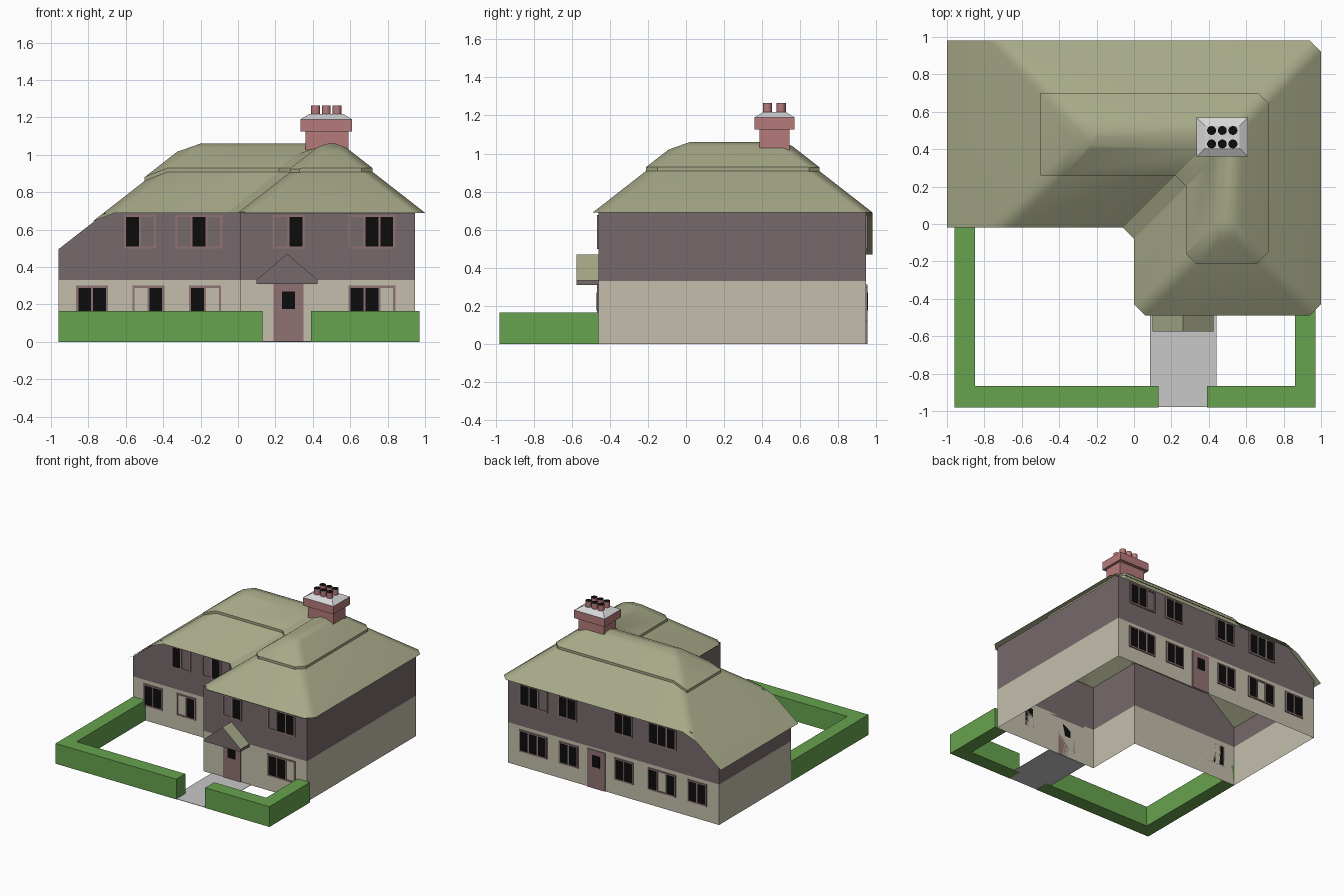
import bpy, bmesh, math
from mathutils import Vector

if "Cube" in bpy.data.objects:
    bpy.data.objects.remove(bpy.data.objects["Cube"])


def material(name, r, g, b):
    m = bpy.data.materials.new(name)
    lin = [((c / 255 + 0.055) / 1.055) ** 2.4 if c > 10 else c / 3300 for c in (r, g, b)]
    m.diffuse_color = (*lin, 1)
    m.use_nodes = True
    m.node_tree.nodes["Principled BSDF"].inputs["Base Color"].default_value = m.diffuse_color
    return m


THATCH = material("olive_thatch", 167, 169, 136)
CREAM = material("cream_plaster", 195, 190, 172)
STONE = material("grey_brown_wall", 118, 106, 107)
FRAME = material("dusty_pink_wood", 144, 114, 115)
GLASS = material("black_glass", 12, 12, 12)
BRICK = material("red_brick", 182, 122, 123)
LEAD = material("pale_grey_cap", 215, 215, 217)
HEDGE = material("hedge_green", 103, 163, 78)
PATH = material("path_grey", 200, 200, 200)


def finish(bm, name, *mats):
    me = bpy.data.meshes.new(name)
    bm.to_mesh(me)
    bm.free()
    for m in mats:
        me.materials.append(m)
    ob = bpy.data.objects.new(name, me)
    bpy.context.collection.objects.link(ob)
    return ob


def add_box(bm, x0, x1, y0, y1, z0, z1, mat=0):
    vs = bmesh.ops.create_cube(bm, size=1)["verts"]
    for v in vs:
        v.co = Vector((x1 if v.co.x > 0 else x0, y1 if v.co.y > 0 else y0, z1 if v.co.z > 0 else z0))
    for f in {f for v in vs for f in v.link_faces}:
        f.material_index = mat


def extrude(name, pts, vec, *mats):
    bm = bmesh.new()
    f = bm.faces.new([bm.verts.new(p) for p in pts])
    r = bmesh.ops.extrude_face_region(bm, geom=[f], use_keep_orig=True)
    bmesh.ops.translate(bm, vec=vec, verts=[v for v in r["geom"] if isinstance(v, bmesh.types.BMVert)])
    bmesh.ops.recalc_face_normals(bm, faces=bm.faces)
    return finish(bm, name, *mats)


# ---- Walls: open shell, plaster below and darker wall above ----
bm = bmesh.new()
plan = [(-.96, .02), (-.71, .02), (.01, .02), (.01, -.46), (.945, -.46),
        (.945, .945), (-.71, .945), (-.96, .945)]
rings = [[bm.verts.new((x, y, z)) for x, y in plan] for z in (0, .33)]
rings.append([bm.verts.new((x, y, min(.695, .495 + .78 * (x + .96)))) for x, y in plan])
for level in range(2):
    a, b = rings[level], rings[level + 1]
    for i in range(len(plan)):
        j = (i + 1) % len(plan)
        bm.faces.new((a[i], a[j], b[j], b[i])).material_index = level
finish(bm, "house_walls", CREAM, STONE)


# ---- Roof: each part is a block trimmed by half-spaces nx*x + ny*y + nz*z <= d ----
S, R = .78, .35          # main pitch, softened ridge pitch


def pitches(o):
    return {"front": (0, -S, 1, .69 + .02 * S + o), "back": (0, S, 1, .69 + .98 * S + o),
            "left": (-S, 0, 1, .47 + S + o), "wleft": (-S, 0, 1, .69 + o),
            "wright": (S, 0, 1, .69 + S + o), "wfront": (0, -S, 1, .69 + .49 * S + o)}


def blend(p, q, c):
    r = [(a + b) / 2 for a, b in zip(p, q)]
    return (r[0], r[1], r[2], r[3] + c)


def add_solid(target, planes, cap):
    bm = bmesh.new()
    bmesh.ops.create_cube(bm, size=6)
    for nx, ny, nz, d in planes:
        n = Vector((nx, ny, nz))
        bmesh.ops.bisect_plane(bm, geom=bm.verts[:] + bm.edges[:] + bm.faces[:], dist=1e-6,
                               plane_co=n * (d / n.length_squared), plane_no=n, clear_outer=True)
        edges = [e for e in bm.edges if e.is_boundary]
        if edges:
            bmesh.ops.holes_fill(bm, edges=edges, sides=0)
    bmesh.ops.recalc_face_normals(bm, faces=bm.faces)
    doomed = []
    for f in bm.faces:
        joint = all(abs(v.co.x - v.co.y - .02) < .0605 for v in f.verts)
        sideways = abs(f.normal.x + f.normal.y) < .01
        if f.normal.z < -.5 or (abs(f.normal.z) < .05 and (not cap or (joint and sideways))):
            doomed.append(f)
    bmesh.ops.delete(bm, geom=doomed, context='FACES')
    me = bpy.data.meshes.new("tmp")
    bm.to_mesh(me)
    bm.free()
    target.from_mesh(me)
    bpy.data.meshes.remove(me)


def build_roof(name, o, cap):
    p = pitches(o)
    hip = lambda a, b: blend(p[a], p[b], -.0234)
    main = [p["front"], p["back"], p["left"], hip("front", "left"), hip("back", "left"),
            hip("back", "wright"), (1, -1, 0, .02)]
    wing = [p["wleft"], p["wright"], p["wfront"], hip("wleft", "wfront"),
            hip("wright", "wfront"), hip("back", "wright"), (-1, 1, 0, -.02)]
    valley = [blend(p["front"], p["wleft"], .0234), (1, -1, 0, .08), (-1, 1, 0, .04)]
    if cap:
        top = [(0, 0, 1, 1.06)]
        ry = [(0, -R, 1, 1.067 - R * .48), (0, R, 1, 1.067 + R * .48)]
        rx = [(-R, 0, 1, 1.067 - R * .5), (R, 0, 1, 1.067 + R * .5)]
        main += top + ry + [(-R, 0, 1, 1.06 + R * .2), (0, -1, 0, -.26), (0, 1, 0, .70),
                            (-1, 0, 0, .5), (1, 1, 0, 1.365), (0, 0, -1, -.85)]
        wing += top + rx + [(0, -R, 1, 1.06 - R * .02), (-1, 0, 0, -.28), (1, 0, 0, .72),
                            (0, -1, 0, .21), (-1, -1, 0, -.12), (1, -1, 0, .87),
                            (1, 1, 0, 1.365), (0, 0, -1, -.88)]
        valley += top + [ry[0], rx[0], (-1, -1, 0, -.48), (1, 1, 0, .98), (0, 0, -1, -.87)]
    else:
        top = [(0, 0, 1, 1.015)]
        main += top + [(0, -1, 0, .02), (0, 1, 0, .98), (-1, 0, 0, 1), (1, 1, 0, 1.92), (0, 0, -1, -.46)]
        wing += top + [(0, 0, -1, -.69)]
        valley += top + [(1, 1, 0, .52), (0, 0, -1, -.69)]
    bm = bmesh.new()
    for planes in (main, wing, valley):
        add_solid(bm, planes, cap)
    bmesh.ops.remove_doubles(bm, verts=bm.verts, dist=1e-4)
    ob = finish(bm, name, THATCH)
    bpy.ops.object.select_all(action='DESELECT')
    ob.select_set(True)
    bpy.context.view_layer.objects.active = ob
    bpy.ops.object.shade_smooth_by_angle(angle=math.radians(30))
    w = ob.modifiers.new("weighted", 'WEIGHTED_NORMAL')
    w.keep_sharp = True


build_roof("thatched_roof", 0, False)
build_roof("roof_ridge_layer", .02, True)

# ---- Chimney: stack, collar, sloped cap and six pots ----
bm = bmesh.new()
add_box(bm, .36, .59, .385, .543, .98, 1.13)
add_box(bm, .335, .61, .36, .57, 1.125, 1.19)
finish(bm, "chimney_stack", BRICK)
bm = bmesh.new()
add_box(bm, .335, .61, .36, .57, 1.19, 1.217)
for v in bm.verts:
    if v.co.z > 1.2:
        v.co.x += .045 if v.co.x < .47 else -.045
        v.co.y += .045 if v.co.y < .46 else -.045
finish(bm, "chimney_cap", LEAD)
bm = bmesh.new()
for x in (.415, .472, .529):
    for y in (.428, .5):
        vs = bmesh.ops.create_cone(bm, cap_ends=True, segments=14, radius1=.024, radius2=.024, depth=.06)["verts"]
        bmesh.ops.translate(bm, vec=(x, y, 1.234), verts=vs)
for f in bm.faces:
    f.normal_update()
    f.smooth = abs(f.normal.z) < .5
    f.material_index = 1 if f.normal.z > .5 else 0
for e in bm.edges:
    e.smooth = all(f.smooth for f in e.link_faces)
finish(bm, "chimney_pots", BRICK, GLASS)


# ---- Windows: thin frame bars with dark panes where marked 1 ----
def window(name, x, z, panes, wall, out):
    bm = bmesh.new()
    t, h, pitch = .011, .178, .08
    w = pitch * len(panes) + t

    def plate(x0, x1, z0, z1, depth, mat):
        add_box(bm, x0, x1, *sorted((wall, wall + out * depth)), z0, z1, mat)
    plate(x, x + w, z, z + t, .008, 0)
    plate(x, x + w, z + h - t, z + h, .008, 0)
    for i in range(len(panes) + 1):
        plate(x + i * pitch, x + i * pitch + t, z + t, z + h - t, .008, 0)
    for i, dark in enumerate(panes):
        if dark:
            plate(x + i * pitch + t * .8, x + (i + 1) * pitch + t * .2, z + t * .8, z + h - t * .8, .006, 1)
    finish(bm, name, FRAME, GLASS)


UP, LOW = .5, .122
front = [(-.61, UP, (1, 0), .02), (-.335, UP, (0, 1, 0), .02), (.185, UP, (0, 1), -.46),
         (.59, UP, (0, 1, 1), -.46), (-.865, LOW, (1, 1), .02), (-.565, LOW, (0, 1), .02),
         (-.262, LOW, (1, 0), .02), (.59, LOW, (1, 1, 0), -.46)]
for i, (x, z, panes, wall) in enumerate(front):
    window(f"front_window_{i + 1}", x, z, panes, wall, -1)
back = [(.585, UP, (0, 1, 1)), (.32, UP, (1, 1)), (-.18, UP, (1, 1)), (-.575, UP, (1, 1, 1)),
        (.59, LOW, (1, 1, 1)), (.31, LOW, (1, 1)), (-.19, LOW, (1, 1)),
        (-.57, LOW, (1, 0, 1)), (-.85, LOW, (1, 1))]
for i, (x, z, panes) in enumerate(back):
    window(f"back_window_{i + 1}", x, z, panes, .945, 1)

# ---- Doors with a small square light ----
for name, x, wall, out in (("front_door", .19, -.46, -1), ("back_door", .065, .945, 1)):
    bm = bmesh.new()
    add_box(bm, x, x + .16, *sorted((wall, wall + out * .007)), 0, .312, 0)
    add_box(bm, x + .045, x + .115, *sorted((wall, wall + out * .0095)), .175, .27, 1)
    finish(bm, name, FRAME, GLASS)

# ---- Gabled porch hood ----
hood = [(.1, -.575, .31), (.425, -.575, .31), (.425, -.575, .333), (.2625, -.575, .47), (.1, -.575, .333)]
porch = extrude("porch_hood", hood, (0, .115, 0), STONE, THATCH)
for f in porch.data.polygons:
    f.material_index = 1 if f.normal.z > .3 else 0

# ---- Hedges and path ----
left = [(-.96, .02), (-.96, -.98), (.13, -.98), (.13, -.865), (-.85, -.865), (-.85, .02)]
right = [(.97, -.46), (.86, -.46), (.86, -.865), (.39, -.865), (.39, -.98), (.97, -.98)]
for name, pts in (("left_hedge", left), ("right_hedge", right)):
    extrude(name, [(x, y, 0) for x, y in pts], (0, 0, .165), HEDGE)
bm = bmesh.new()
add_box(bm, .085, .44, -.978, -.46, .001, .004)
finish(bm, "garden_path", PATH)
